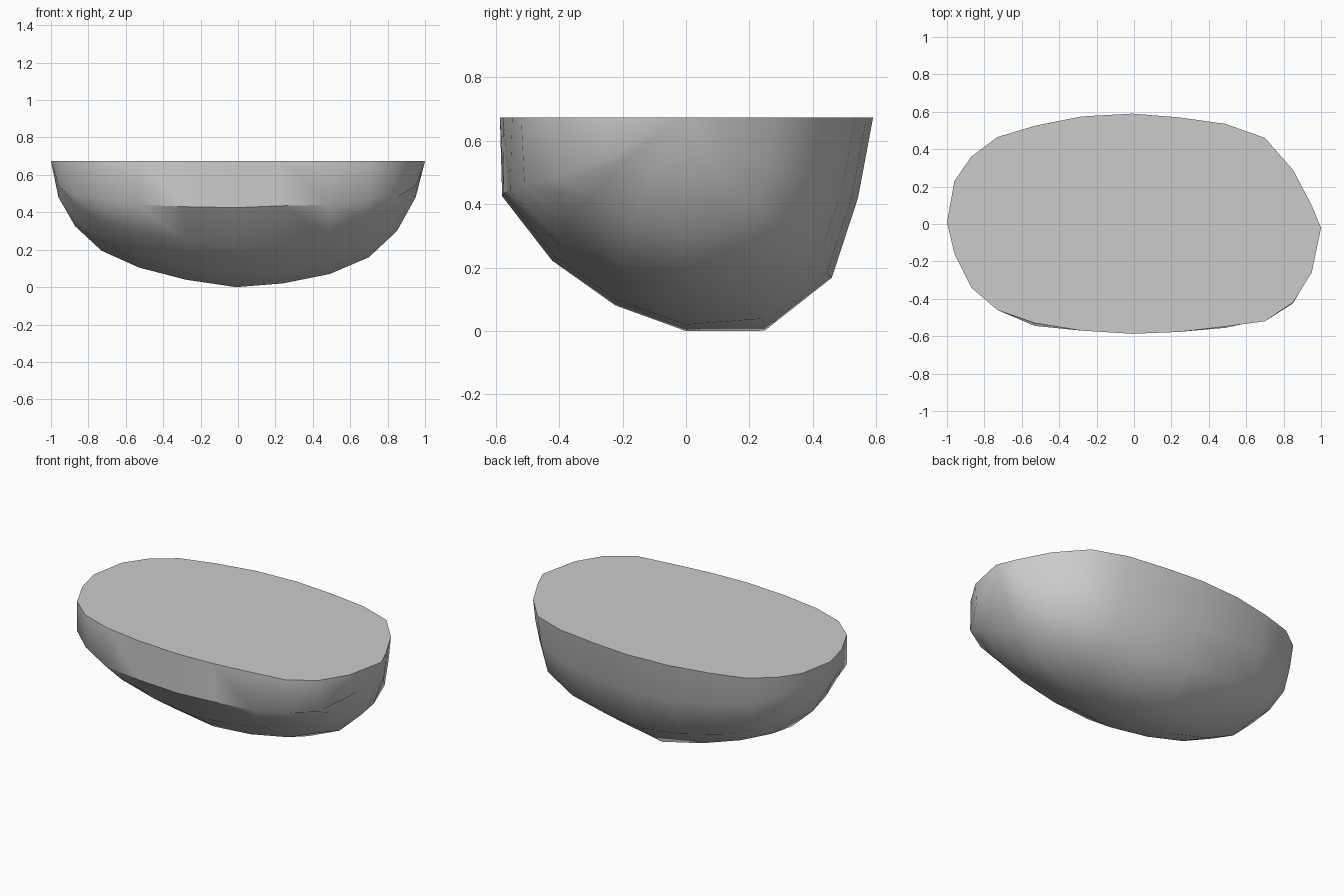
import bpy
import bmesh

cube = bpy.data.objects.get("Cube")
if cube:
    bpy.data.objects.remove(cube, do_unlink=True)

TOP = 0.673

# Single stone grey
grey = bpy.data.materials.new("stone grey")
grey.use_nodes = True
grey.diffuse_color = (0.6, 0.6, 0.6, 1)
grey.node_tree.nodes["Principled BSDF"].inputs["Base Color"].default_value = (0.6, 0.6, 0.6, 1)

# Cross-section below the front crease: (share of half width, share of depth)
FRONT = [(0.72, 0.67), (0.38, 0.88), (0, 1)]
BACK = [(0.42, 1), (0.78, 0.75), (0.92, 0.375), (1, 0)]

# Stations along the length: x, front rim y, back rim y, keel z, crease y, crease z
STATIONS = [
    (-0.96, -0.16, 0.23, 0.48, -0.16, 0.55),
    (-0.87, -0.34, 0.36, 0.325, -0.34, 0.49),
    (-0.73, -0.46, 0.465, 0.195, -0.455, 0.47),
    (-0.53, -0.53, 0.525, 0.105, -0.545, 0.44),
    (-0.28, -0.57, 0.575, 0.04, -0.57, 0.43),
    (-0.01, -0.587, 0.59, 0.0, -0.58, 0.425),
    (0.24, -0.577, 0.57, 0.02, -0.575, 0.435),
    (0.49, -0.548, 0.535, 0.07, -0.555, 0.44),
    (0.70, -0.52, 0.46, 0.16, -0.51, 0.465),
    (0.85, -0.42, 0.29, 0.30, -0.425, 0.48),
    (0.95, -0.26, 0.10, 0.48, -0.25, 0.54),
]

bm = bmesh.new()


def section_ring(x, front, back, keel, crease_y, crease_z):
    depth = TOP - keel
    points = [(front, TOP), (crease_y, crease_z)]
    points += [(front * w, TOP - depth * d) for w, d in FRONT]
    # The back of the keel rises slightly away from the middle
    lift = 1 - min(0.06, 0.12 * abs(x))
    points += [(back * w, TOP - depth * min(d, lift)) for w, d in BACK]
    return [bm.verts.new((x, y, z)) for y, z in points]


# Bowl skin lofted through the stations and closed to a point at each end
rings = [section_ring(*s) for s in STATIONS]
for a, b in zip(rings, rings[1:]):
    for i in range(len(a) - 1):
        bm.faces.new((a[i], a[i + 1], b[i + 1], b[i]))
tips = [bm.verts.new((-1, 0.01, TOP)), bm.verts.new((1, -0.02, TOP))]
for tip, ring in zip(tips, (rings[0], rings[-1])):
    for lower, upper in zip(ring, ring[1:]):
        bm.faces.new((tip, lower, upper))

# Flat top
rim = [tips[0]] + [r[0] for r in rings] + [tips[1]] + [r[-1] for r in reversed(rings)]
cap = bm.faces.new(rim)
bmesh.ops.recalc_face_normals(bm, faces=bm.faces[:])

# Smooth skin, crisp rim and crisp front crease
for face in bm.faces:
    face.smooth = True
for edge in cap.edges:
    edge.smooth = False
for a, b in zip(rings[3:], rings[4:-3]):
    bm.edges.get((a[1], b[1])).smooth = False

mesh = bpy.data.meshes.new("half_bowl")
bm.to_mesh(mesh)
bm.free()
mesh.materials.append(grey)
body = bpy.data.objects.new("half_bowl", mesh)
bpy.context.collection.objects.link(body)
